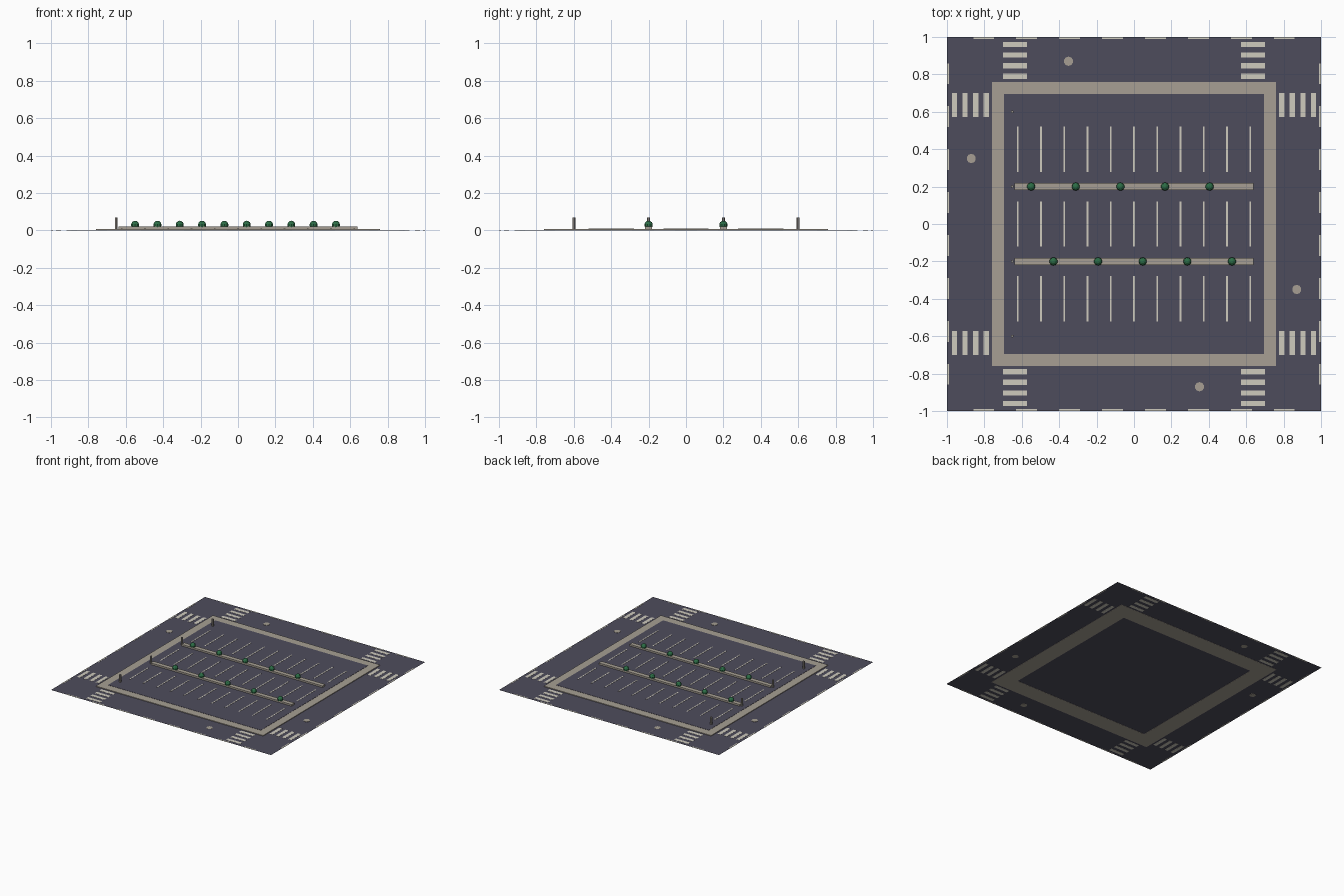
import bpy, bmesh, math
from mathutils import Matrix

if "Cube" in bpy.data.objects:
    bpy.data.objects.remove(bpy.data.objects["Cube"])


def material(name, rgb):
    m = bpy.data.materials.new(name)
    m.diffuse_color = (*rgb, 1)
    m.use_nodes = True
    m.node_tree.nodes["Principled BSDF"].inputs["Base Color"].default_value = m.diffuse_color
    return m


ASPHALT = material("asphalt", (0.076, 0.073, 0.107))
CONCRETE = material("concrete", (0.385, 0.347, 0.292))
PAINT = material("line_paint", (0.62, 0.595, 0.515))
GREEN = material("shrub_green", (0.026, 0.156, 0.062))
METAL = material("post_grey", (0.33, 0.30, 0.27))


def finish(name, bm, mat):
    me = bpy.data.meshes.new(name)
    bm.to_mesh(me)
    bm.free()
    me.materials.append(mat)
    ob = bpy.data.objects.new(name, me)
    bpy.context.collection.objects.link(ob)
    return ob


def boxes(name, items, mat):
    """Boxes given as (x, y, width, depth, z_low, z_high)."""
    bm = bmesh.new()
    for x, y, w, d, z0, z1 in items:
        bmesh.ops.create_cube(bm, size=1, matrix=Matrix.Translation((x, y, (z0 + z1) / 2))
                              @ Matrix.Diagonal((w, d, z1 - z0, 1)))
    return finish(name, bm, mat)


def cylinders(name, spots, r, z0, z1, sides, mat):
    bm = bmesh.new()
    for x, y in spots:
        bmesh.ops.create_cone(bm, cap_ends=True, segments=sides, radius1=r, radius2=r,
                              depth=z1 - z0, matrix=Matrix.Translation((x, y, (z0 + z1) / 2)))
    return finish(name, bm, mat)


# road sheet
bm = bmesh.new()
bmesh.ops.create_grid(bm, x_segments=1, y_segments=1, size=1,
                      matrix=Matrix.Translation((0, 0, 0.001)))
finish("road", bm, ASPHALT)

# pavement frame around the lot
OUT, INN, H = 0.76, 0.62, 0.006
mid, wid = (OUT + INN) / 2, OUT - INN
boxes("pavement", [(0, s * mid, 2 * OUT, wid, 0, H) for s in (-1, 1)]
      + [(s * mid, 0, wid, 2 * INN, 0, H) for s in (-1, 1)], CONCRETE)

# parking surface
boxes("parking_surface", [(0, 0, 1.39, 1.39, 0.002, 0.0075)], ASPHALT)

# crosswalk stripes at every corner, both directions
stripes = []
for sx in (-1, 1):
    for sy in (-1, 1):
        for i in range(4):
            c = 0.79 + i * 0.0565
            stripes.append((sx * 0.636, sy * c, 0.128, 0.028, 0, 0.002))
            stripes.append((sx * c, sy * 0.636, 0.028, 0.128, 0, 0.002))
boxes("crosswalks", stripes, PAINT)

# lane dashes along the outer edges
dashes = []
for i in range(8):
    c = (i - 3.5) * 0.2295
    for s in (-1, 1):
        dashes.append((c, s * 0.9945, 0.112, 0.011, 0, 0.002))
        dashes.append((s * 0.9945, c, 0.011, 0.112, 0, 0.002))
boxes("lane_dashes", dashes, PAINT)

# manhole covers
cylinders("manhole_covers", [(-0.35, 0.87), (-0.87, 0.35), (0.87, -0.35), (0.35, -0.87)],
          0.025, 0, 0.003, 10, CONCRETE)

# parking bay lines
boxes("bay_lines", [((i - 5) * 0.1242, y, 0.009, 0.242, 0.007, 0.009)
                    for i in range(11) for y in (-0.4, 0, 0.4)], PAINT)

# planting islands with shrubs
boxes("islands", [(0, s * 0.2, 1.28, 0.036, 0.005, 0.021) for s in (-1, 1)], CONCRETE)
bm = bmesh.new()
for i in range(10):
    y = 0.2 if i % 2 == 0 else -0.2
    bmesh.ops.create_uvsphere(bm, u_segments=10, v_segments=7, radius=0.0225,
                              matrix=Matrix.Translation((-0.55 + i * 0.1193, y, 0.029)))
finish("shrubs", bm, GREEN)

# marker posts at the left ends of the rows
cylinders("posts", [(-0.65, y) for y in (-0.6, -0.2, 0.2, 0.6)], 0.008, 0.005, 0.068, 6, METAL)
